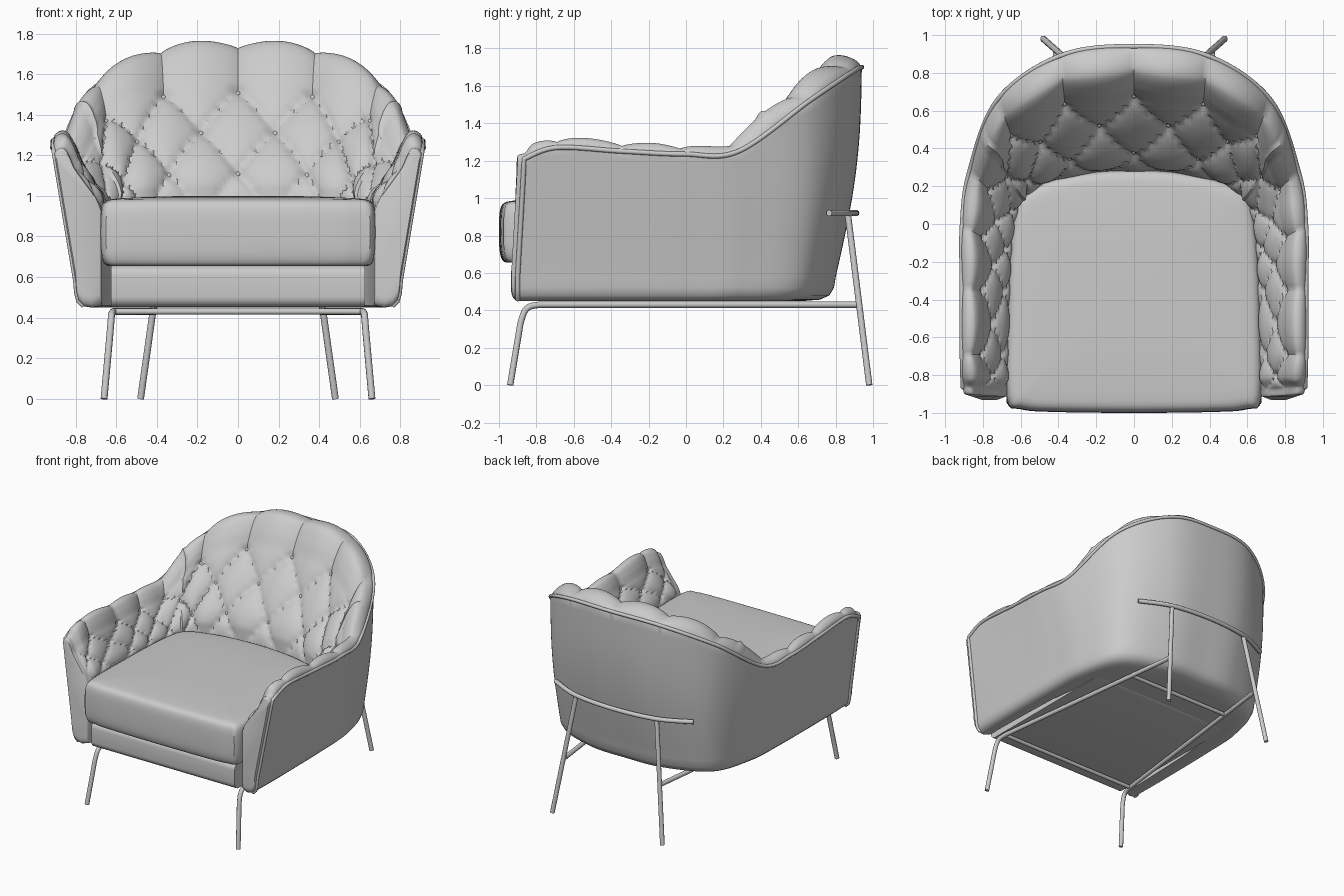
import bpy, bmesh, math
from mathutils import Vector

cube = bpy.data.objects.get("Cube")
if cube:
    bpy.data.objects.remove(cube, do_unlink=True)


def material(name, value):
    m = bpy.data.materials.new(name)
    m.use_nodes = True
    color = (value, value, value, 1)
    m.diffuse_color = color
    m.node_tree.nodes["Principled BSDF"].inputs["Base Color"].default_value = color
    return m


GREY = material("soft grey", 0.6)


def spline(pts, t):
    """Catmull-Rom through a list of equal-length tuples."""
    i = min(int(t), len(pts) - 2)
    f = t - i
    a, b, c, d = (pts[max(0, min(len(pts) - 1, j))] for j in range(i - 1, i + 3))
    return [0.5 * (2 * q + (r - p) * f + (2 * p - 5 * q + 4 * r - s) * f * f
                   + (3 * q - p - 3 * r + s) * f ** 3) for p, q, r, s in zip(a, b, c, d)]


def sample(pts, per):
    n = (len(pts) - 1) * per
    return [spline(pts, i / per) for i in range(n + 1)]


def finish(name, bm, angle=40):
    bmesh.ops.recalc_face_normals(bm, faces=bm.faces)
    me = bpy.data.meshes.new(name)
    bm.to_mesh(me)
    bm.free()
    me.materials.append(GREY)
    ob = bpy.data.objects.new(name, me)
    bpy.context.collection.objects.link(ob)
    bpy.ops.object.select_all(action='DESELECT')
    ob.select_set(True)
    bpy.context.view_layer.objects.active = ob
    bpy.ops.object.shade_smooth_by_angle(angle=math.radians(angle))
    return ob


def loft(bm, rings):
    """Skin closed rings and cap both ends."""
    rows = [[bm.verts.new(p) for p in ring] for ring in rings]
    n = len(rows[0])
    for a, b in zip(rows, rows[1:]):
        for i in range(n):
            bm.faces.new((a[i], a[(i + 1) % n], b[(i + 1) % n], b[i]))
    bm.faces.new(rows[0])
    bm.faces.new(rows[-1])
    return rows


def tube(name, pts, radius):
    cu = bpy.data.curves.new(name, 'CURVE')
    cu.dimensions = '3D'
    cu.bevel_depth = radius
    cu.bevel_resolution = 3
    cu.use_fill_caps = True
    sp = cu.splines.new('POLY')
    sp.points.add(len(pts) - 1)
    for p, co in zip(sp.points, pts):
        p.co = (*co, 1)
    cu.materials.append(GREY)
    ob = bpy.data.objects.new(name, cu)
    bpy.context.collection.objects.link(ob)


# --- Wrap-around shell: rim xyz, base xy, seat line xy, from back centre to arm front
HALF = [(0, .94, 1.70, 0, .80, 0, .28),
        (.39, .89, 1.675, .32, .78, .33, .25),
        (.72, .66, 1.52, .66, .63, .54, .17),
        (.87, .28, 1.25, .78, .30, .62, .04),
        (.91, -.01, 1.235, .80, 0, .65, -.15),
        (.91, -.34, 1.25, .805, -.34, .66, -.36),
        (.91, -.69, 1.27, .805, -.69, .67, -.69),
        (.905, -.865, 1.21, .80, -.90, .67, -.88)]
FLIP = (-1, 1, 1, -1, 1, -1, 1)
KEYS = [tuple(a * s for a, s in zip(k, FLIP)) for k in HALF[:0:-1]] + HALF
END = len(HALF) - 1
# Padding section: share of the way inward, share of the way down
PAD = [(0, 0), (.07, -.03), (.2, -.025), (.31, .08), (.42, .24), (.64, .49), (.87, .75), (1, 1)]
STEP, BASE_Z, SEAT_Z, FRONT = 12, .58, .92, -.9
PAD_ROWS = sample(PAD, STEP)


def section(u):
    rx, ry, rz, bx, by, ix, iy = spline(KEYS, u + END)
    pts = [Vector((ix, iy, .6)), Vector((ix, iy, .46))]
    for s, z in ((.9, .45), (.95, .457), (.98, .48), (.994, .52)):
        pts.append(Vector((bx * s, FRONT + (by - FRONT) * s, z)))
    for i in range(16):
        t = i / 16
        x, y = bx + (rx - bx) * t, by + (ry - by) * t
        y += (y - FRONT) * .022 * math.sin(math.pi * t)
        pts.append(Vector((x, y, BASE_Z + (rz - BASE_Z) * t)))
    first = len(pts)
    for i, (h, g) in enumerate(PAD_ROWS):
        lift = .018 * math.sin(math.pi * min(1, i / STEP / 4)) * (rz < 1.4)
        pts.append(Vector((rx + (ix - rx) * h, ry + (iy - ry) * h,
                           rz + (SEAT_Z - rz) * g + lift)))
    return pts, first


def puff(u, w):
    """Diamond tufting below the top button row, upright channels above it."""
    r = w - 4
    amp = .045 if abs(u) < 2.5 else .03
    if r < 0:
        p = abs(math.sin(math.pi * u)) ** .8 * min(1, w / 2)
    else:
        p = abs(math.sin(math.pi * (u + r / 2)) * math.sin(math.pi * (u - r / 2))) ** .4
    dip = 0
    for row in (0, 1, 2):
        off = .5 * (row % 2)
        du = u - off - round(u - off)
        dip += math.exp(-(du * du + (r - row) ** 2 / 4) / .006)
    fade = min(1, (END - abs(u)) / .4) * min(1, max(0, (7 - w) * 1.5))
    return fade * (amp * p - .022 * dip)


bm = bmesh.new()
PER = 16
us = [i / PER for i in range(-END * PER, END * PER + 1)]
sections = [section(u)[0] for u in us]
first = section(0)[1]


def arm_front(ring):
    """Rounded pad closing the front of an arm."""
    mid = sum(ring, Vector()) / len(ring)
    out = []
    for i in range(1, 5):
        a = i / 4 * math.pi / 2
        k = 1 - .09 * (1 - math.cos(a))
        out.append([mid + (p - mid) * k - Vector((0, .035 * math.sin(a), 0)) for p in ring])
    return out


rings = arm_front(sections[0])[::-1] + sections + arm_front(sections[-1])
rows = loft(bm, rings)
bmesh.ops.recalc_face_normals(bm, faces=bm.faces)
bm.normal_update()
moves = []
for u, row in zip(us, rows[4:-4]):
    for j in range(len(PAD_ROWS)):
        v = row[first + j]
        moves.append((v, v.normal * puff(u, j / STEP)))
for v, d in moves:
    v.co += d

# Button positions on the tufted surface
spots = []
for row in (0, 1, 2):
    for i in range(-12, 13):
        if i % 2 == row % 2:
            k = us.index(i / 2)
            spots.append(rows[4 + k][first + (4 + row) * STEP].co.copy())
finish("padded_shell", bm, 50)

bm = bmesh.new()
for p in spots:
    ball = bmesh.ops.create_uvsphere(bm, u_segments=10, v_segments=6, radius=.016)
    bmesh.ops.translate(bm, verts=ball["verts"], vec=p)
finish("tuft_buttons", bm)

# Piping up one arm, around the rim and down the other arm
edge_a, edge_b = sections[0][3:first], sections[-1][3:first]
tube("rim_piping", edge_a + [s[first] for s in sections] + edge_b[::-1], .013)

# --- Seat cushion
side = [(0, -1), (.4, -.995), (.6, -.98), (.675, -.92), (.675, -.5), (.665, -.2),
        (.64, .05), (.59, .17), (.46, .23), (.25, .275), (0, .29)]
outline = sample(side + [(-x, y) for x, y in side[-2::-1]], 4)[:-1]
profile = [(.9, .655), (.96, .66), (.99, .70), (1, .77), (1, .87), (.99, .94),
           (.955, .975), (.85, .988), (.5, .998), (.1, 1)]
bm = bmesh.new()
loft(bm, [[(x * s, -.355 + (y + .355) * s, z) for x, y in outline]
          for s, z in sample(profile, 3)])
finish("seat_cushion", bm)

# --- Seat base with a rounded front rail
bm = bmesh.new()
bmesh.ops.create_cube(bm, size=1)
for v in bm.verts:
    v.co = (v.co.x * 1.25, -.3 + v.co.y * 1.27, .555 + v.co.z * .205)
bmesh.ops.bevel(bm, geom=[e for e in bm.edges if abs(e.verts[0].co.x - e.verts[1].co.x) > 1],
                offset=.05, segments=5, affect='EDGES', profile=.5)
finish("seat_base", bm)

# --- Tubular frame
R = .017
for s, label in ((1, "left"), (-1, "right")):
    bend = [(.63, -.885, .33), (.625, -.865, .39), (.622, -.835, .42), (.615, -.78, .43)]
    path = [(.66, -.94, 0)] + sample(bend, 4) + [(.41, .92, .43)]
    tube(label + "_front_leg_and_rail", [(s * x, y, z) for x, y, z in path], R)
    tube(label + "_rear_leg", [(s * .48, .98, 0), (s * .35, .865, .92)], R)
for name, x, y in (("front_crossbar", .615, -.78), ("rear_crossbar", .455, .52)):
    tube(name, [(-x, y, .43), (x, y, .43)], R * .9)
arc = [(-.6, .765, .92), (-.35, .875, .92), (0, .91, .92), (.35, .875, .92), (.6, .765, .92)]
tube("back_support_bar", sample(arc, 6), R)
